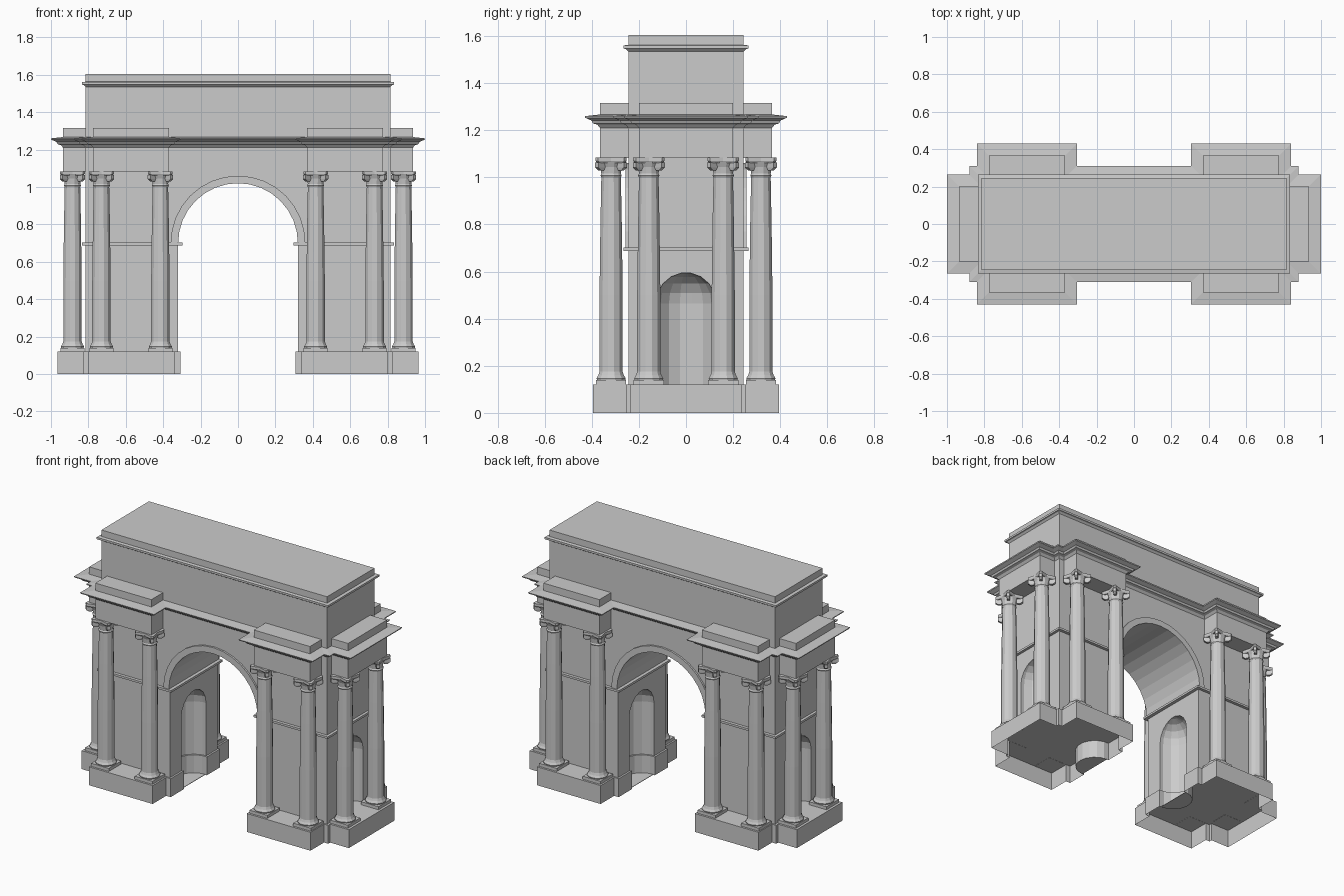
import bpy, bmesh, math
from mathutils import Matrix

if "Cube" in bpy.data.objects:
    bpy.data.objects.remove(bpy.data.objects["Cube"])

stone = bpy.data.materials.new("grey_stone")
stone.diffuse_color = (0.6, 0.6, 0.6, 1)
stone.use_nodes = True
stone.node_tree.nodes["Principled BSDF"].inputs["Base Color"].default_value = stone.diffuse_color


# ---------- helpers ----------
def loft(bm, rings):
    """Skin a list of equal-length rings and cap both ends."""
    rv = [[bm.verts.new(p) for p in r] for r in rings]
    n = len(rv[0])
    for a, b in zip(rv, rv[1:]):
        for i in range(n):
            j = (i + 1) % n
            bm.faces.new((a[i], a[j], b[j], b[i]))
    bm.faces.new(rv[0][::-1])
    bm.faces.new(rv[-1])


def rect(x0, x1, y0, y1, z, o=0):
    return [(x0 - o, y0 - o, z), (x1 + o, y0 - o, z), (x1 + o, y1 + o, z), (x0 - o, y1 + o, z)]


def circle(r, z, n=12, cx=0, cy=0):
    return [(cx + r * math.cos((i + .5) * math.tau / n),
             cy + r * math.sin((i + .5) * math.tau / n), z) for i in range(n)]


def finish(name, bm):
    bmesh.ops.recalc_face_normals(bm, faces=bm.faces)
    me = bpy.data.meshes.new(name)
    bm.to_mesh(me)
    bm.free()
    me.materials.append(stone)
    ob = bpy.data.objects.new(name, me)
    bpy.context.collection.objects.link(ob)
    return ob


def solid(name, *lofts):
    bm = bmesh.new()
    for rings in lofts:
        loft(bm, rings)
    return finish(name, bm)


def box(x0, x1, y0, y1, z0, z1):
    return [rect(x0, x1, y0, y1, z0), rect(x0, x1, y0, y1, z1)]


def span(s, a, b):
    return (a, b) if s > 0 else (-b, -a)


def boolean(ob, cutter, op):
    m = ob.modifiers.new(op, 'BOOLEAN')
    m.operation, m.solver, m.object = op, 'EXACT', cutter
    bpy.context.view_layer.objects.active = ob
    bpy.ops.object.modifier_apply(modifier=m.name)


def remove(ob):
    bpy.data.objects.remove(ob, do_unlink=True)


# ---------- main body with arched passage ----------
R, SPRING, W, D = 0.32, 0.70, 0.815, 0.245
SEG = 16


def arc(r):
    return [(r * math.cos(math.pi * i / SEG), SPRING + r * math.sin(math.pi * i / SEG))
            for i in range(SEG + 1)]


outline = [(-W, 0.12), (-W, 1.25), (W, 1.25), (W, 0.12), (R, 0.12)] + arc(R) + [(-R, 0.12)]
body = solid("arch_body", [[(x, y, z) for x, z in outline] for y in (-D, D)])

# raised ring around the arch, both fronts
ring = arc(R) + arc(0.36)[::-1]
for s, n in ((-1, "front"), (1, "back")):
    solid("arch_ring_" + n, [[(x, s * y, z) for x, z in ring] for y in (D - 0.01, D + 0.012)])

# ---------- niches and pedestals ----------
NR, NZ = 0.13, 0.465
dome = [(NR * math.cos(a), NZ + NR * math.sin(a)) for a in (0, .35, .7, 1.05, 1.4)]
dome.append((0.004, NZ + NR))
for s, side in ((-1, "left"), (1, "right")):
    inner = solid("inner_niche_cutter",
                  [circle(r, z, 16, s * R) for r, z in [(0.12, -.1), (0.12, .12), (NR, .1201)] + dome])
    outer = solid("end_niche_cutter",
                  [circle(r, z, 16, s * W) for r, z in [(NR, .1)] + dome])
    boolean(body, inner, 'DIFFERENCE')
    boolean(body, outer, 'DIFFERENCE')

    # cross-shaped pedestal, hollow underneath
    ped = solid("pedestal_" + side, box(*span(s, .308, .83), -.255, .255, 0, .12))
    for x0, x1, y in ((.34, .80, .395), (.45, .965, .235)):
        part = solid("part", box(*span(s, x0, x1), -y, y, 0, .12))
        boolean(ped, part, 'UNION')
        remove(part)
    boolean(ped, inner, 'DIFFERENCE')
    bm = bmesh.new()
    bm.from_mesh(ped.data)
    low = [f for f in bm.faces if all(v.co.z < 1e-4 for v in f.verts)]
    bmesh.ops.delete(bm, geom=low, context='FACES')
    bm.to_mesh(ped.data)
    bm.free()
    remove(inner)
    remove(outer)

    # half-round floor of the passage niche
    half = [(s * (R + .12 * math.cos(a)), .12 * math.sin(a))
            for a in [math.pi * (i / 8 - .5) for i in range(9)]]
    solid("niche_floor_" + side, [[(x, y, z) for x, y in half] for z in (0, .003)])

    # impost band, wrapping the pier
    solid("impost_band_" + side, box(*span(s, .298, .833), -.265, .265, .688, .702))

# ---------- entablature blocks, cornice and top blocks ----------
blocks = []
for s in (-1, 1):
    blocks.append((*span(s, .37, .775), -.365, .365))
    blocks.append((*span(s, .6, .935), -.20, .20))
solid("entablature_blocks", *[box(*b, 1.083, 1.25) for b in blocks])
profile = [(0, 1.21), (.012, 1.224), (.03, 1.229), (.036, 1.241),
           (.063, 1.253), (.065, 1.260), (0, 1.267)]
solid("cornice", *[[rect(*b, z, o) for o, z in profile]
                   for b in blocks + [(-W, W, -D, D)]])
solid("top_blocks", *[box(*b, 1.25, 1.315) for b in blocks])

# ---------- attic ----------
solid("attic", box(-W, W, -D, D, 1.24, 1.605))
solid("attic_band", [rect(-W, W, -D, D, z, o)
                     for o, z in ((0, 1.535), (.01, 1.545), (.02, 1.547), (.02, 1.56), (0, 1.563))])

# ---------- columns ----------
bm = bmesh.new()
loft(bm, [rect(-.064, .064, -.064, .064, z) for z in (.119, .14)])           # base slab
loft(bm, [circle(r, z) for r, z in (
    (.062, .139), (.064, .147), (.056, .16), (.051, .175), (.051, .5), (.047, .8),
    (.043, 1.0), (.047, 1.008), (.043, 1.016), (.047, 1.045), (.056, 1.066))])  # shaft and bell
abacus = []
for k in range(4):                                                          # concave-sided abacus
    for d, r in ((-.09, .086), (.09, .086), (.42, .062), (math.pi / 4, .052), (1.15, .062)):
        a = math.pi / 4 + k * math.pi / 2 + d
        abacus.append((r * math.cos(a), r * math.sin(a)))
loft(bm, [[(x * f, y * f, z) for x, y in abacus] for f, z in ((.92, 1.062), (1, 1.07), (1, 1.084))])
for k in range(4):                                                          # corner volutes
    start = len(bm.verts)
    loft(bm, [rect(.05, .07, -.008, .008, 1.03), rect(.045, .086, -.01, .01, 1.042),
              rect(.045, .086, -.01, .01, 1.064)])
    bm.verts.ensure_lookup_table()
    bmesh.ops.rotate(bm, verts=bm.verts[start:], cent=(0, 0, 0),
                     matrix=Matrix.Rotation(math.pi / 4 + k * math.pi / 2, 3, 'Z'))
column = finish("column", bm)
spots = [(sx * x, sy * y) for sx in (-1, 1) for sy in (-1, 1)
         for x, y in ((.415, .318), (.73, .318), (.885, .158))]
for i, (x, y) in enumerate(spots):
    ob = column if i == 0 else column.copy()
    if i:
        bpy.context.collection.objects.link(ob)
    ob.location = (x, y, 0)
